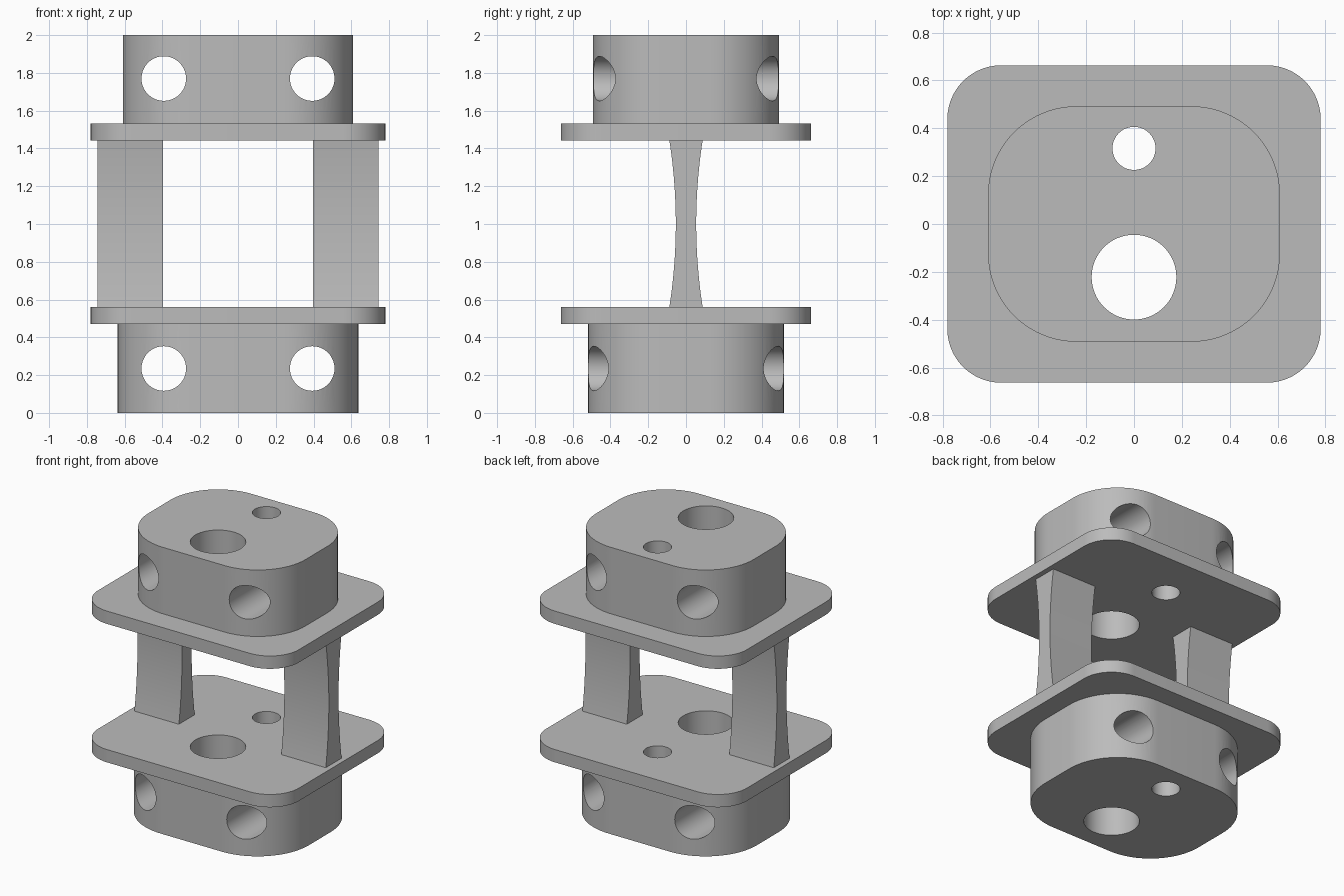
import bpy, bmesh
from math import sin, cos, pi, radians

cube = bpy.data.objects.get("Cube")
if cube:
    bpy.data.objects.remove(cube, do_unlink=True)

grey = bpy.data.materials.new("plain grey")
grey.use_nodes = True
colour = (0.5, 0.5, 0.5, 1)
grey.diffuse_color = colour
grey.node_tree.nodes["Principled BSDF"].inputs["Base Color"].default_value = colour


def prism(name, outline, direction):
    """Extrude a closed outline of 3D points along a direction."""
    bm = bmesh.new()
    face = bm.faces.new([bm.verts.new(p) for p in outline])
    top = bmesh.ops.extrude_face_region(bm, geom=[face])["geom"]
    bmesh.ops.translate(bm, vec=direction,
                        verts=[v for v in top if isinstance(v, bmesh.types.BMVert)])
    bmesh.ops.recalc_face_normals(bm, faces=bm.faces)
    mesh = bpy.data.meshes.new(name)
    bm.to_mesh(mesh)
    bm.free()
    mesh.materials.append(grey)
    obj = bpy.data.objects.new(name, mesh)
    bpy.context.collection.objects.link(obj)
    return obj


def activate(obj):
    bpy.ops.object.select_all(action="DESELECT")
    obj.select_set(True)
    bpy.context.view_layer.objects.active = obj


def smooth(obj):
    activate(obj)
    bpy.ops.object.shade_smooth_by_angle(angle=radians(30))


def rounded_slab(name, hx, hy, r, z0, z1, steps=20):
    """Rectangle with rounded corners, between two heights."""
    outline = []
    for i, (sx, sy) in enumerate([(1, 1), (-1, 1), (-1, -1), (1, -1)]):
        for k in range(steps + 1):
            a = (i + k / steps) * pi / 2
            outline.append((sx * (hx - r) + r * cos(a), sy * (hy - r) + r * sin(a), z0))
    return prism(name, outline, (0, 0, z1 - z0))


def drill(obj, axis, u, v, r, steps=64):
    """Cut a round through hole along y or z."""
    circle = [(u + r * cos(2 * pi * k / steps), v + r * sin(2 * pi * k / steps))
              for k in range(steps)]
    if axis == "z":
        cutter = prism("drill", [(a, b, -1) for a, b in circle], (0, 0, 4))
    else:
        cutter = prism("drill", [(a, -1, b) for a, b in circle], (0, 2, 0))
    cutter.hide_render = True
    mod = obj.modifiers.new("hole", "BOOLEAN")
    mod.operation, mod.solver, mod.object = "DIFFERENCE", "EXACT", cutter
    activate(obj)
    bpy.ops.object.modifier_apply(modifier=mod.name)
    bpy.data.objects.remove(cutter, do_unlink=True)


# End blocks and flange plates
lower_block = rounded_slab("lower_block", 0.637, 0.52, 0.40, 0, 0.47)
lower_plate = rounded_slab("lower_plate", 0.78, 0.663, 0.225, 0.47, 0.56)
upper_plate = rounded_slab("upper_plate", 0.78, 0.663, 0.225, 1.443, 1.533)
upper_block = rounded_slab("upper_block", 0.61, 0.492, 0.37, 1.533, 2)

# Vertical holes through everything, cross holes through the blocks
for part in (lower_block, lower_plate, upper_plate, upper_block):
    drill(part, "z", 0, -0.222, 0.177)
    drill(part, "z", 0, 0.316, 0.09)
for block, z in ((lower_block, 0.235), (upper_block, 1.77)):
    for x in (-0.393, 0.393):
        drill(block, "y", x, z, 0.118)
for part in (lower_block, lower_plate, upper_plate, upper_block):
    smooth(part)

# Waisted struts between the plates
steps = 24
side = []
for k in range(steps + 1):
    t = 2 * k / steps - 1
    side.append((0.054 + 0.034 * t * t, 1.0015 + 0.4415 * t))
profile = side + [(-y, z) for y, z in reversed(side)]
for name, x in (("left_strut", 0.398), ("right_strut", -0.744)):
    smooth(prism(name, [(x, y, z) for y, z in profile], (0.346, 0, 0)))
